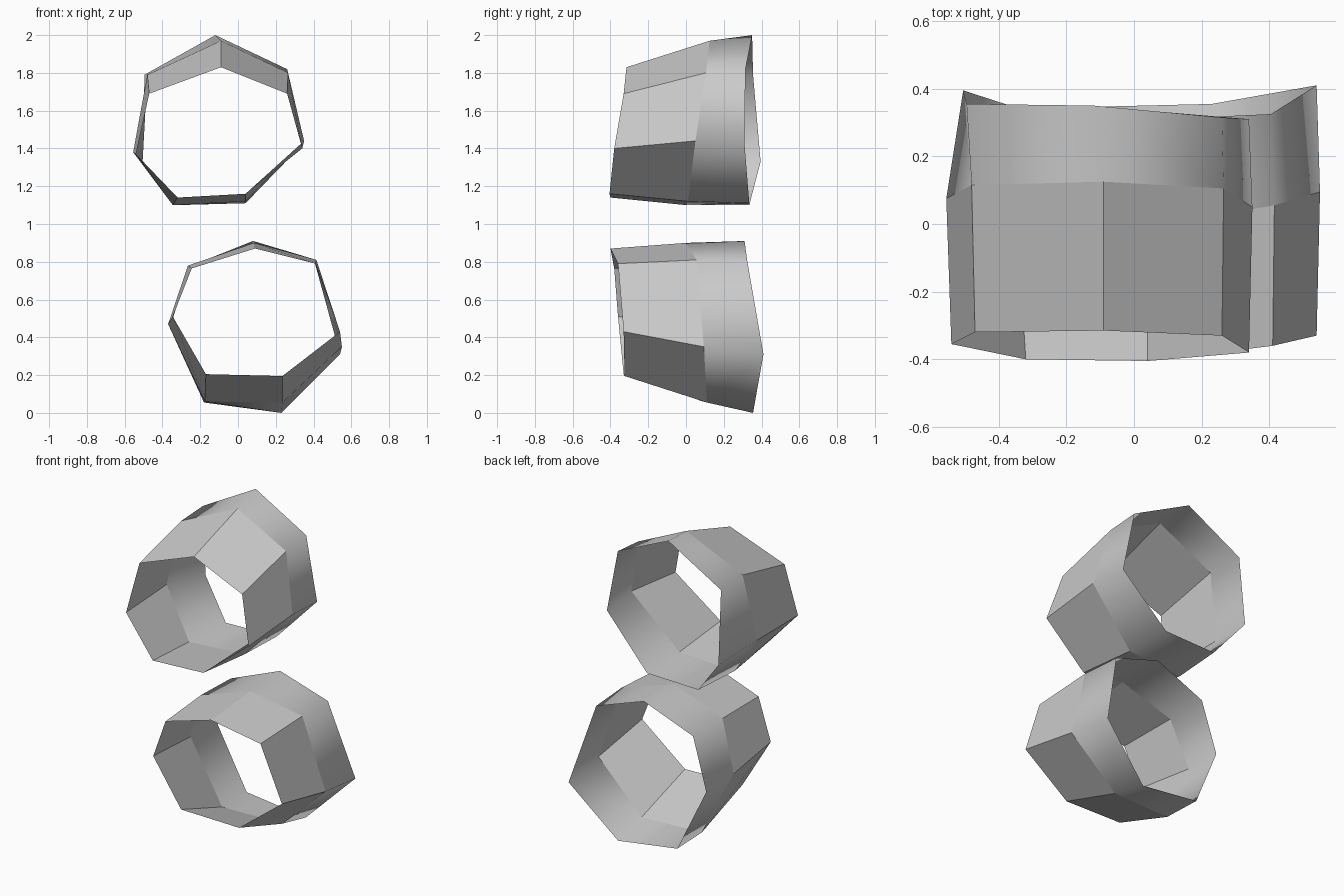
import bpy
import bmesh

default_cube = bpy.data.objects.get("Cube")
if default_cube:
    bpy.data.objects.remove(default_cube, do_unlink=True)

UNIT = 0.01  # ring points are given in hundredths


def make_material(name, colour):
    material = bpy.data.materials.new(name)
    material.use_nodes = True
    material.diffuse_color = colour
    material.node_tree.nodes["Principled BSDF"].inputs["Base Color"].default_value = colour
    return material


def bridge_rings(name, front, back, material, smooth):
    """Join two seven-sided rings into one open sheet of outward-facing quads."""
    bm = bmesh.new()
    loops = [[bm.verts.new([c * UNIT for c in point]) for point in ring]
             for ring in (front, back)]
    near, far = loops
    count = len(near)
    for i in range(count):
        j = (i + 1) % count
        face = bm.faces.new((near[i], far[i], far[j], near[j]))
        face.smooth = smooth
    # Turn every face away from the middle of the tube
    centre = sum((v.co for v in bm.verts), start=near[0].co * 0) / len(bm.verts)
    bm.normal_update()
    for face in bm.faces:
        if face.normal.dot(face.calc_center_median() - centre) < 0:
            face.normal_flip()
    mesh = bpy.data.meshes.new(name)
    bm.to_mesh(mesh)
    bm.free()
    mesh.materials.append(material)
    part = bpy.data.objects.new(name, mesh)
    bpy.context.scene.collection.objects.link(part)
    return part


def make_cuff(name, front, middle, back, material):
    """Flat-panelled sleeve in front, smooth rim band behind."""
    bridge_rings(name + "_panelled_sleeve", front, middle, material, False)
    bridge_rings(name + "_rim_band", middle, back, material, True)


grey = make_material("plain grey", (0.6, 0.6, 0.6, 1.0))

# Each ring starts at its top corner and runs round toward the model's right
upper_front = [(-9, -31.5, 183), (-47, -32, 169), (-54, -35.5, 137), (-32, -40, 114),
               (4, -40.5, 116), (34, -38, 140), (26, -33, 169)]
upper_middle = [(-9, 12.5, 197), (-48, 11.5, 179), (-55.5, 7.5, 138), (-34.5, 0, 110),
                (4, 1, 112), (35, 5, 144), (26.5, 10.5, 180)]
upper_back = [(-12, 35, 200), (-49.5, 35.5, 179), (-50.5, 39.5, 133), (-32, 33.5, 110),
              (4, 33.5, 111), (34, 31, 142), (26, 31.5, 182)]

lower_front = [(9, -40, 87), (-24.5, -38, 76.5), (-34.5, -36, 51), (-17, -33, 20.5),
               (23.5, -32.5, 19.5), (54, -33, 43), (41, -36, 79)]
lower_middle = [(8.5, 0, 90), (-26.5, 1, 78), (-37, 5, 47), (-17.5, 9, 6),
                (23.5, 11, 5.5), (55, 9.5, 35), (41.5, 5.5, 81)]
lower_back = [(8, 31, 91), (-26, 30, 77.5), (-36, 31, 45), (-18, 34.5, 5.5),
              (23, 35.5, 0), (54, 41, 31), (40.5, 32.5, 80)]

make_cuff("upper_cuff", upper_front, upper_middle, upper_back, grey)
make_cuff("lower_cuff", lower_front, lower_middle, lower_back, grey)
